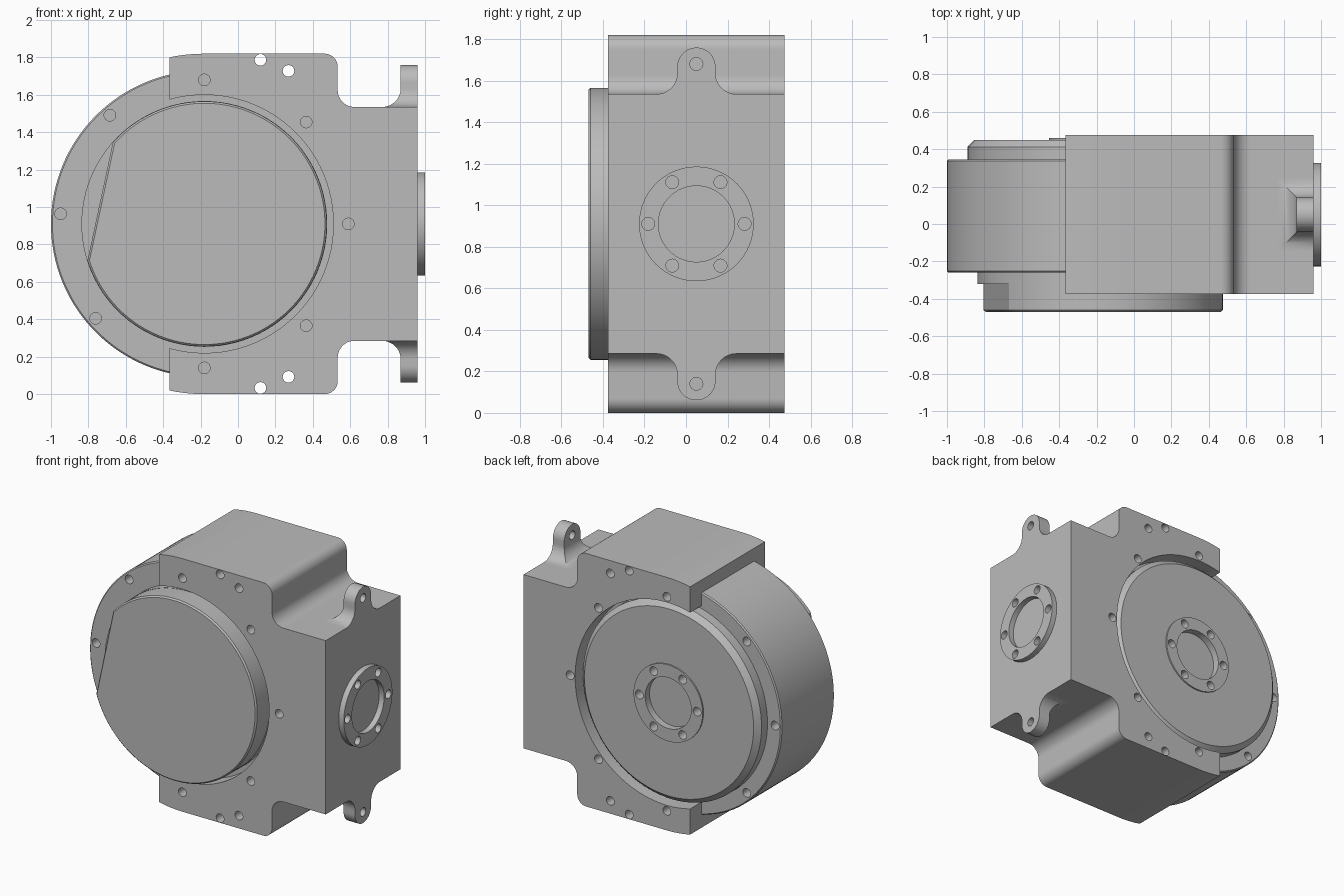
import bpy
import bmesh
from math import sin, cos, radians, asin, degrees

cube = bpy.data.objects.get("Cube")
if cube:
    bpy.data.objects.remove(cube, do_unlink=True)

CX, CZ = -0.18, 0.91      # main axis, running along y
CY = 0.05                 # middle of the housing depth
FRONT, BACK = -0.375, 0.475
HOLE = 0.031

grey = bpy.data.materials.new("machined_grey")
grey.use_nodes = True
grey.diffuse_color = (0.5, 0.5, 0.5, 1)
grey.node_tree.nodes["Principled BSDF"].inputs["Base Color"].default_value = (0.5, 0.5, 0.5, 1)


def arc(u, v, r, a0, a1, n=12):
    return [(u + r * cos(radians(a0 + (a1 - a0) * i / n)),
             v + r * sin(radians(a0 + (a1 - a0) * i / n))) for i in range(n + 1)]


def circle(u, v, r, n=96):
    return arc(u, v, r, 0, 360, n)[:-1]


def polar(u, v, r, angles):
    return [(u + r * cos(radians(a)), v + r * sin(radians(a))) for a in angles]


def holes(centres):
    return [circle(u, v, HOLE, 24) for u, v in centres]


def prism(name, loops, lo, hi, axis="Y", bevels=()):
    """Extrude closed outlines along an axis; bevels are (level, size)."""
    bm = bmesh.new()
    k = 1 if axis == "Y" else 0
    for pts in loops:
        vs = [bm.verts.new((u, lo, v) if k else (lo, u, v)) for u, v in pts]
        face = bm.faces.new(vs)
        ext = bmesh.ops.extrude_face_region(bm, geom=[face], use_keep_orig=True)
        for v in ext["geom"]:
            if isinstance(v, bmesh.types.BMVert):
                v.co[k] = hi
    bmesh.ops.recalc_face_normals(bm, faces=bm.faces)
    for level, size in bevels:
        rim = [e for e in bm.edges if all(abs(v.co[k] - level) < 1e-5 for v in e.verts)]
        bmesh.ops.bevel(bm, geom=rim, offset=size, segments=1, profile=0.5, affect="EDGES")
    mesh = bpy.data.meshes.new(name)
    bm.to_mesh(mesh)
    bm.free()
    mesh.materials.append(grey)
    obj = bpy.data.objects.new(name, mesh)
    bpy.context.collection.objects.link(obj)
    return obj


def carve(targets, cutter, operation="DIFFERENCE"):
    for obj in targets:
        mod = obj.modifiers.new("carve", "BOOLEAN")
        mod.operation, mod.solver, mod.object = operation, "EXACT", cutter
        bpy.context.view_layer.objects.active = obj
        bpy.ops.object.modifier_apply(modifier=mod.name)
    bpy.data.objects.remove(cutter, do_unlink=True)


# Housing: symmetric outline with rounded shoulders
lean = degrees(asin(0.185 / CZ))
half = (arc(CX, 0, CZ, 90 + lean, 90, 6) + arc(0.463, 0.84, 0.07, 90, 0)
        + arc(0.623, 0.715, 0.09, 180, 270) + [(0.96, 0.625)])
outline = [(x, CZ + z) for x, z in half] + [(x, CZ - z) for x, z in reversed(half)]
housing = prism("housing", [outline], FRONT, BACK)

# Stepped bore through the housing
carve([housing], prism("front_bore", [circle(CX, CZ, 0.69)], -0.6, 0.1))
carve([housing], prism("rear_bore", [circle(CX, CZ, 0.73)], 0.05, 0.6))

# Bolt holes in the housing faces
bolts = polar(CX, CZ, 0.77, (-90, -45, 0, 45, 90))
carve([housing], prism("front_bolts", holes(bolts), FRONT - 0.1, FRONT + 0.1))
carve([housing], prism("rear_bolts", holes(bolts), BACK - 0.1, BACK + 0.1))
through = [(x, CZ + s * z) for s in (1, -1) for x, z in ((0.12, 0.877), (0.27, 0.818))]
carve([housing], prism("through_bolts", holes(through), -0.6, 0.6))

# Drum
drum = prism("drum", [circle(CX, CZ, 0.82, 128)], -0.26, 0.345,
             bevels=((-0.26, 0.008), (0.345, 0.008)))
carve([drum], prism("drum_front_bolts", holes(polar(CX, CZ, 0.77, (131, 176, 221))), -0.4, -0.16))
carve([drum], prism("drum_rear_bolts", holes(polar(CX, CZ, 0.77, (135, 180, 225))), 0.245, 0.5))

# Front collar and cover with one flat side
collar = prism("front_collar", [circle(CX, CZ, 0.657)], -0.32, -0.2)
cover = prism("front_cover", [arc(CX, CZ, 0.655, 197.5, 498.3, 90)], -0.47, -0.31,
              bevels=((-0.47, 0.01),))

# Rear plate and its raised ring
rear_plate = prism("rear_plate", [circle(CX, CZ, 0.71)], 0.3, 0.45, bevels=((0.45, 0.037),))
rear_ring = prism("rear_ring", [circle(CX, CZ, 0.275, 64)], 0.43, 0.46)
ring_angles = range(0, 360, 60)
carve([rear_plate, rear_ring], prism("rear_recess", [circle(CX, CZ, 0.183, 64)], 0.41, 0.6))
carve([rear_plate, rear_ring],
      prism("rear_ring_bolts", holes(polar(CX, CZ, 0.23, ring_angles)), 0.36, 0.6))

# Side flange
flange = prism("side_flange", [circle(CY, CZ, 0.276, 64)], 0.94, 1.0, "X")
carve([flange], prism("flange_recess", [circle(CY, CZ, 0.183, 64)], 0.9, 1.1, "X"))
carve([flange, housing],
      prism("flange_bolts", holes(polar(CY, CZ, 0.232, ring_angles)), 0.88, 1.1, "X"))

# Mounting lugs, flared into the housing at the foot
W, R = 0.092, 0.1
lugs = []
for name, s in (("upper_lug", 1), ("lower_lug", -1)):
    face = ([(W + R, 0.615)] + arc(W + R, 0.625 + R, R, 270, 180)
            + arc(0, 0.757, W, 0, 180, 24)
            + arc(-W - R, 0.625 + R, R, 0, -90) + [(-W - R, 0.615)])
    side = ([(0.96, 0.6), (0.96, 0.95), (0.87, 0.95)]
            + arc(0.87 - R, 0.625 + R, R, 0, -90) + [(0.87 - R, 0.6)])
    lug = prism(name, [[(CY + y, CZ + s * z) for y, z in face]], 0.7, 1.05, "X")
    carve([lug], prism("lug_side", [[(x, CZ + s * z) for x, z in side]], -0.5, 0.6), "INTERSECT")
    carve([lug], prism("lug_hole", holes([(CY, CZ + s * 0.77)]), 0.6, 1.1, "X"))
    lugs.append(lug)

# Smooth the round walls, keep the edges sharp
bpy.ops.object.select_all(action="DESELECT")
for obj in [housing, drum, collar, cover, rear_plate, rear_ring, flange] + lugs:
    obj.select_set(True)
    bpy.context.view_layer.objects.active = obj
bpy.ops.object.shade_smooth_by_angle(angle=radians(30))
